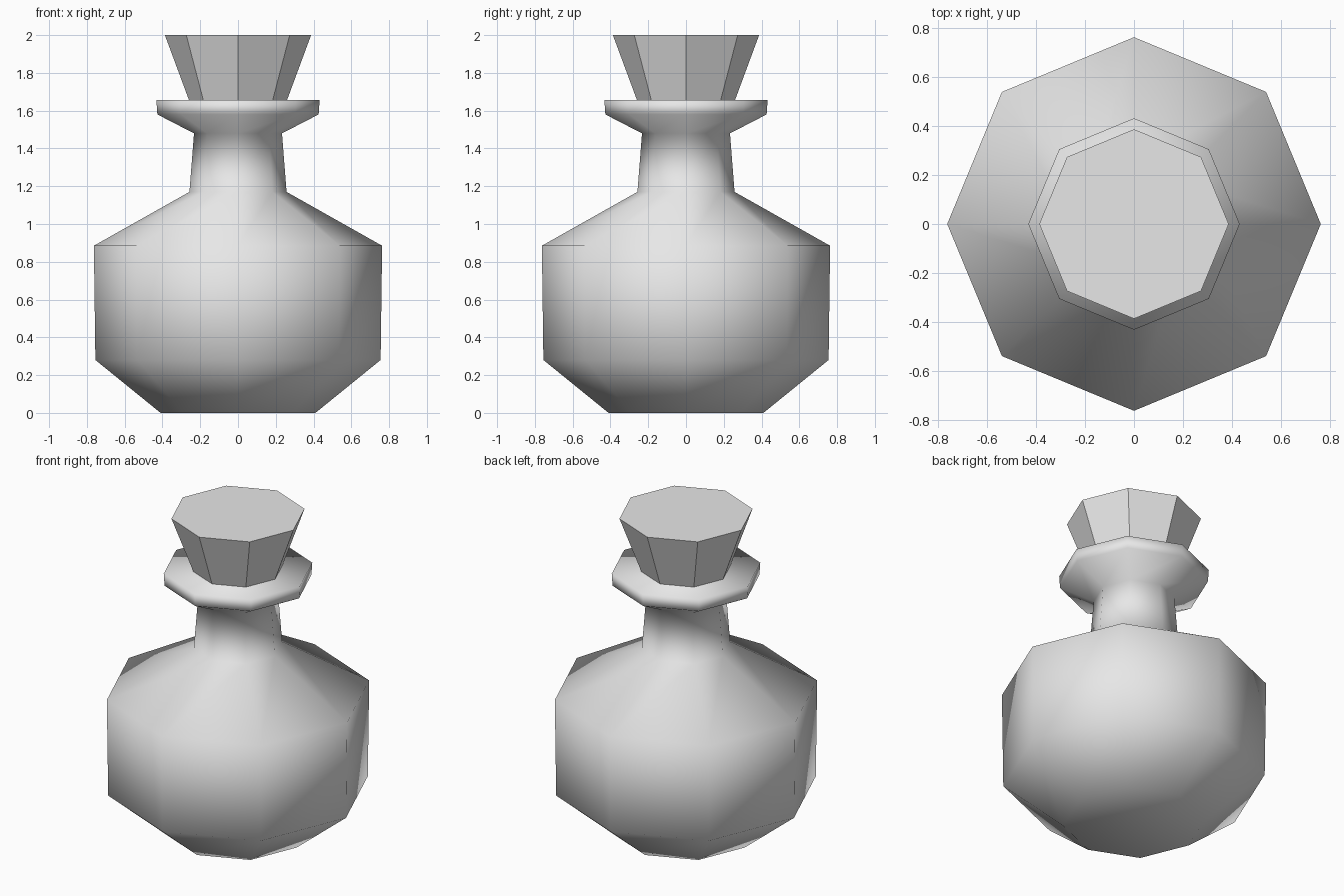
import bpy
import bmesh
from math import cos, sin, tau

if "Cube" in bpy.data.objects:
    bpy.data.objects.remove(bpy.data.objects["Cube"], do_unlink=True)

SIDES = 8

grey = bpy.data.materials.new("plain_grey")
grey.use_nodes = True
grey.diffuse_color = (0.8, 0.8, 0.8, 1)
grey.node_tree.nodes["Principled BSDF"].inputs["Base Color"].default_value = grey.diffuse_color


def turned(name, profile, smooth):
    """Closed octagonal solid from (radius, height) points, bottom to top."""
    bm = bmesh.new()
    rings = [[bm.verts.new((r * cos(tau * i / SIDES), r * sin(tau * i / SIDES), z))
              for i in range(SIDES)] for r, z in profile]
    for low, high in zip(rings, rings[1:]):
        for i in range(SIDES):
            j = (i + 1) % SIDES
            bm.faces.new((low[i], low[j], high[j], high[i]))
    bm.faces.new(rings[0][::-1])
    bm.faces.new(rings[-1])
    for face in bm.faces:
        face.smooth = smooth
    mesh = bpy.data.meshes.new(name)
    bm.to_mesh(mesh)
    bm.free()
    mesh.materials.append(grey)
    obj = bpy.data.objects.new(name, mesh)
    bpy.context.collection.objects.link(obj)
    return obj


# Bottle: base, belly, shoulder, neck and flared lip, smoothly shaded
turned("bottle", [(0.41, 0), (0.755, 0.28), (0.763, 0.885), (0.257, 1.17),
                  (0.233, 1.48), (0.427, 1.58), (0.432, 1.656)], True)

# Stopper: flat-sided, flaring upwards, slightly sunk into the lip
turned("stopper", [(0.25, 1.63), (0.387, 2)], False)
